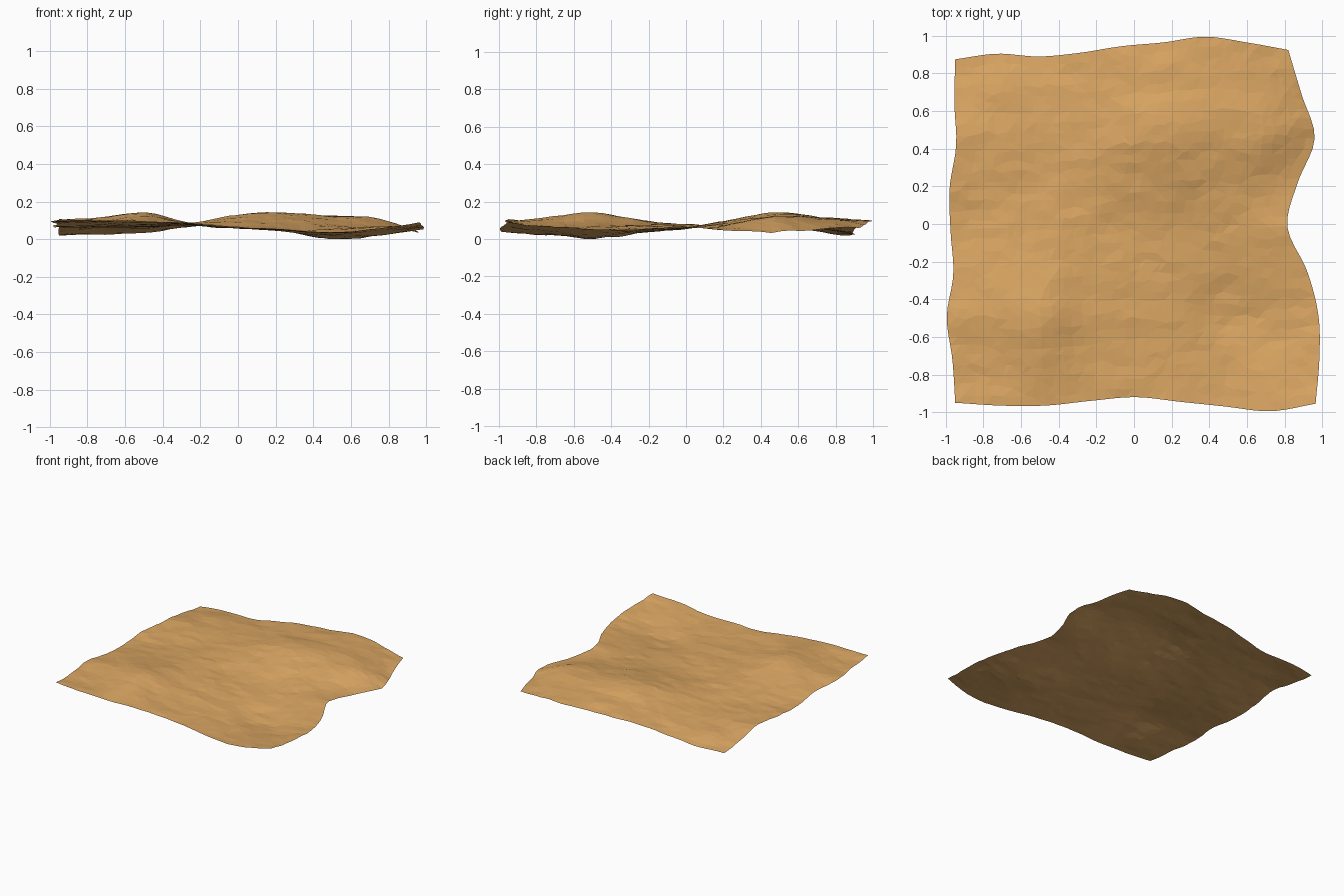
import bpy
import bmesh
import random
from mathutils import Vector, noise

random.seed(7)
cube = bpy.data.objects.get("Cube")
if cube:
    bpy.data.objects.remove(cube, do_unlink=True)

# Height control net in thousandths: rows run front to back, columns left to right
HEIGHTS = [
    [120, 115, 110, 100, 80, 70, 55, 72, 105],
    [110, 112, 135, 95, 75, 60, 40, 55, 85],
    [110, 132, 160, 103, 80, 60, 20, 35, 70],
    [100, 115, 125, 98, 80, 70, 52, 60, 70],
    [80, 90, 98, 95, 82, 80, 76, 75, 85],
    [90, 85, 86, 95, 112, 122, 113, 92, 62],
    [95, 90, 87, 105, 150, 160, 143, 132, 55],
    [70, 76, 80, 92, 120, 135, 130, 118, 70],
    [35, 45, 50, 80, 100, 110, 115, 100, 77],
]

# Wavy outline of the sheet, sampled evenly along each side
FRONT = [-.95, -.965, -.965, -.94, -.92, -.945, -.97, -.995, -.955]
BACK = [.875, .905, .89, .91, .945, .965, .995, .965, .925]
LEFT = [-.95, -.965, -.995, -.96, -.975, -.98, -.945, -.955, -.95]
RIGHT = [.965, .985, .98, .92, .815, .87, .96, .89, .82]
SEGMENTS = 36


def smooth_sample(values, t):
    """Catmull-Rom interpolation of evenly spaced values, with t from 0 to 1."""
    last = len(values) - 1
    pos = t * last
    i = min(int(pos), last - 1)
    f = pos - i
    b, c = values[i], values[i + 1]
    a = values[i - 1] if i else 2 * b - c
    d = values[i + 2] if i + 2 <= last else 2 * c - b
    return b + f / 2 * (c - a + f * (2 * a - 5 * b + 4 * c - d + f * (3 * (b - c) + d - a)))


def sheet_point(s, t):
    """Position on the terrain for grid parameters s (across) and t (along)."""
    left, right = smooth_sample(LEFT, t), smooth_sample(RIGHT, t)
    front, back = smooth_sample(FRONT, s), smooth_sample(BACK, s)
    x = left + (right - left) * s
    y = front + (back - front) * t
    z = smooth_sample([smooth_sample(row, s) for row in HEIGHTS], t) / 1000
    # Fine crumple, stretched sideways
    z += .007 * noise.noise(Vector((x * 5, y * 9, 0)))
    z += .004 * noise.noise(Vector((x * 11, y * 17, 5)))
    return Vector((x, y, z))


# Sand material
sand = bpy.data.materials.new("sand")
sand.use_nodes = True
colour = (.71, .385, .125, 1)
sand.diffuse_color = colour
shader = sand.node_tree.nodes["Principled BSDF"]
shader.inputs["Base Color"].default_value = colour
shader.inputs["Roughness"].default_value = .9

# Crumpled open terrain sheet
bm = bmesh.new()
bmesh.ops.create_grid(bm, x_segments=SEGMENTS, y_segments=SEGMENTS, size=1)
for v in bm.verts:
    s, t = (v.co.x + 1) / 2, (v.co.y + 1) / 2
    if not v.is_boundary:
        s += random.uniform(-.007, .007)
        t += random.uniform(-.007, .007)
    s, t = (min(max(value, 0), 1) for value in (s, t))
    v.co = sheet_point(s, t)

# Facet the sheet and rest it on the ground
bmesh.ops.triangulate(bm, faces=bm.faces[:], quad_method='SHORT_EDGE')
lowest = min(v.co.z for v in bm.verts)
bmesh.ops.translate(bm, verts=bm.verts[:], vec=(0, 0, -lowest))
for face in bm.faces:
    face.smooth = False

mesh = bpy.data.meshes.new("terrain_sheet")
bm.to_mesh(mesh)
bm.free()
mesh.materials.append(sand)
terrain = bpy.data.objects.new("terrain_sheet", mesh)
bpy.context.collection.objects.link(terrain)
